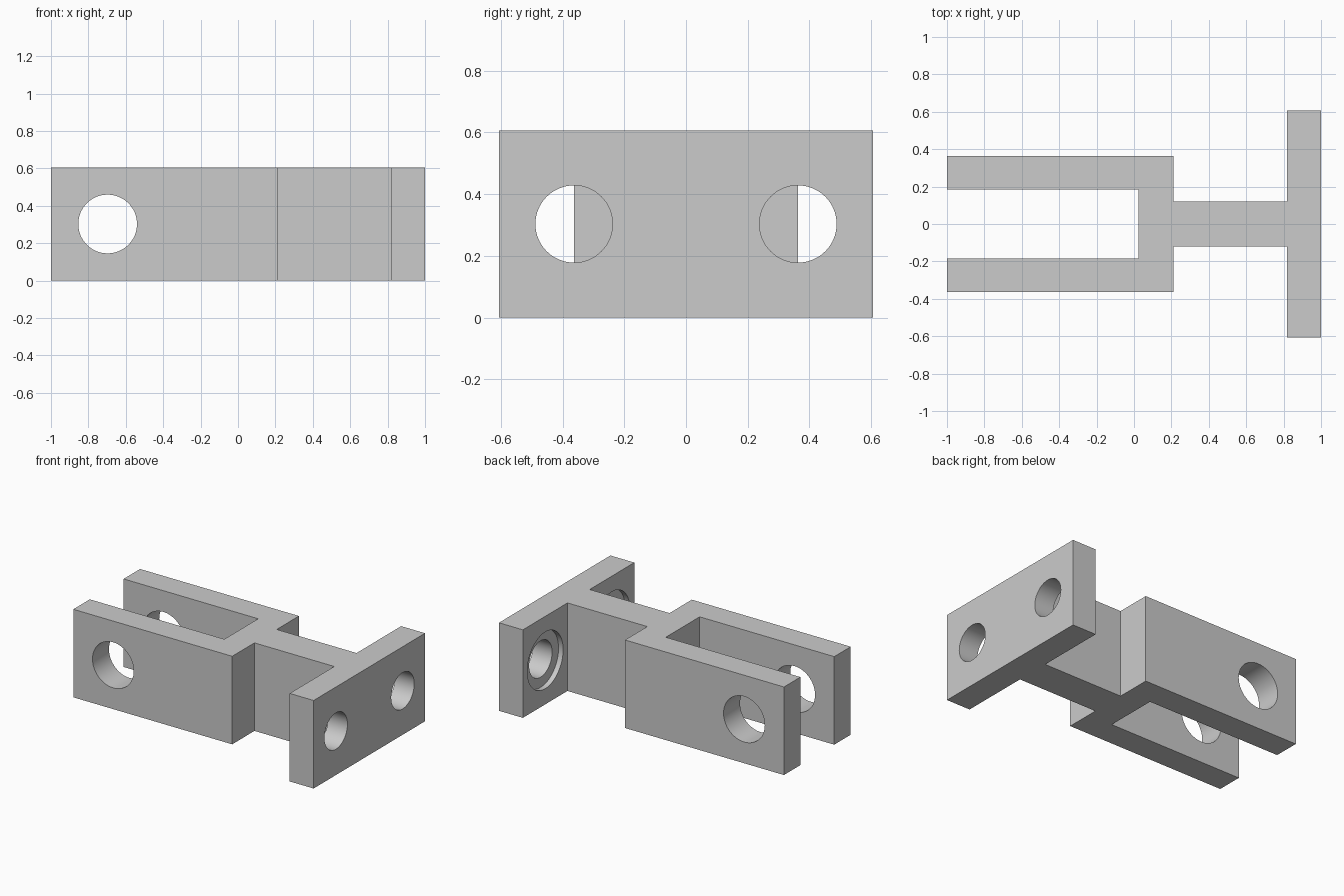
import bpy
import bmesh
from math import pi, radians

cube = bpy.data.objects.get("Cube")
if cube:
    bpy.data.objects.remove(cube, do_unlink=True)

HEIGHT = 0.606
MID = HEIGHT / 2

grey = bpy.data.materials.new("plain grey")
grey.use_nodes = True
colour = (0.6, 0.6, 0.6, 1)
grey.diffuse_color = colour
grey.node_tree.nodes["Principled BSDF"].inputs["Base Color"].default_value = colour

# Half of the plan outline, mirrored across y = 0
half = [(0.025, 0.184), (-1, 0.184), (-1, 0.363), (0.21, 0.363), (0.21, 0.121),
        (0.818, 0.121), (0.818, 0.606), (1, 0.606)]
outline = half + [(x, -y) for x, y in reversed(half)]

# Fork, neck and mounting plate as one extruded body
bm = bmesh.new()
base = bm.faces.new([bm.verts.new((x, y, 0)) for x, y in outline])
top = bmesh.ops.extrude_face_region(bm, geom=[base])["geom"]
bmesh.ops.translate(bm, vec=(0, 0, HEIGHT),
                    verts=[v for v in top if isinstance(v, bmesh.types.BMVert)])
bmesh.ops.recalc_face_normals(bm, faces=bm.faces)
mesh = bpy.data.meshes.new("fork_bracket")
bm.to_mesh(mesh)
bm.free()
bracket = bpy.data.objects.new("fork_bracket", mesh)
bpy.context.collection.objects.link(bracket)
mesh.materials.append(grey)


def drill(radius, depth, centre, rotation):
    """Cut a round hole through the bracket and discard the cutter."""
    bpy.ops.mesh.primitive_cylinder_add(vertices=64, radius=radius, depth=depth,
                                        location=centre, rotation=rotation)
    cutter = bpy.context.object
    cutter.name = "hole_cutter"
    cutter.hide_render = True
    cutter.data.materials.append(grey)
    mod = bracket.modifiers.new("hole", "BOOLEAN")
    mod.operation = "DIFFERENCE"
    mod.solver = "EXACT"
    mod.object = cutter
    bpy.context.view_layer.objects.active = bracket
    bpy.ops.object.modifier_apply(modifier=mod.name)
    bpy.data.objects.remove(cutter, do_unlink=True)


# Pin hole through both fork arms
drill(0.157, 1, (-0.697, 0, MID), (pi / 2, 0, 0))

# Bolt holes in the plate, each with a shallow counterbore on the neck side
for side in (-1, 1):
    drill(0.125, 0.5, (0.91, side * 0.363, MID), (0, pi / 2, 0))
    drill(0.195, 0.07, (0.818, side * 0.363, MID), (0, pi / 2, 0))

# Smooth hole walls, sharp edges elsewhere
bpy.ops.object.select_all(action="DESELECT")
bracket.select_set(True)
bpy.context.view_layer.objects.active = bracket
bpy.ops.object.shade_smooth_by_angle(angle=radians(30))
